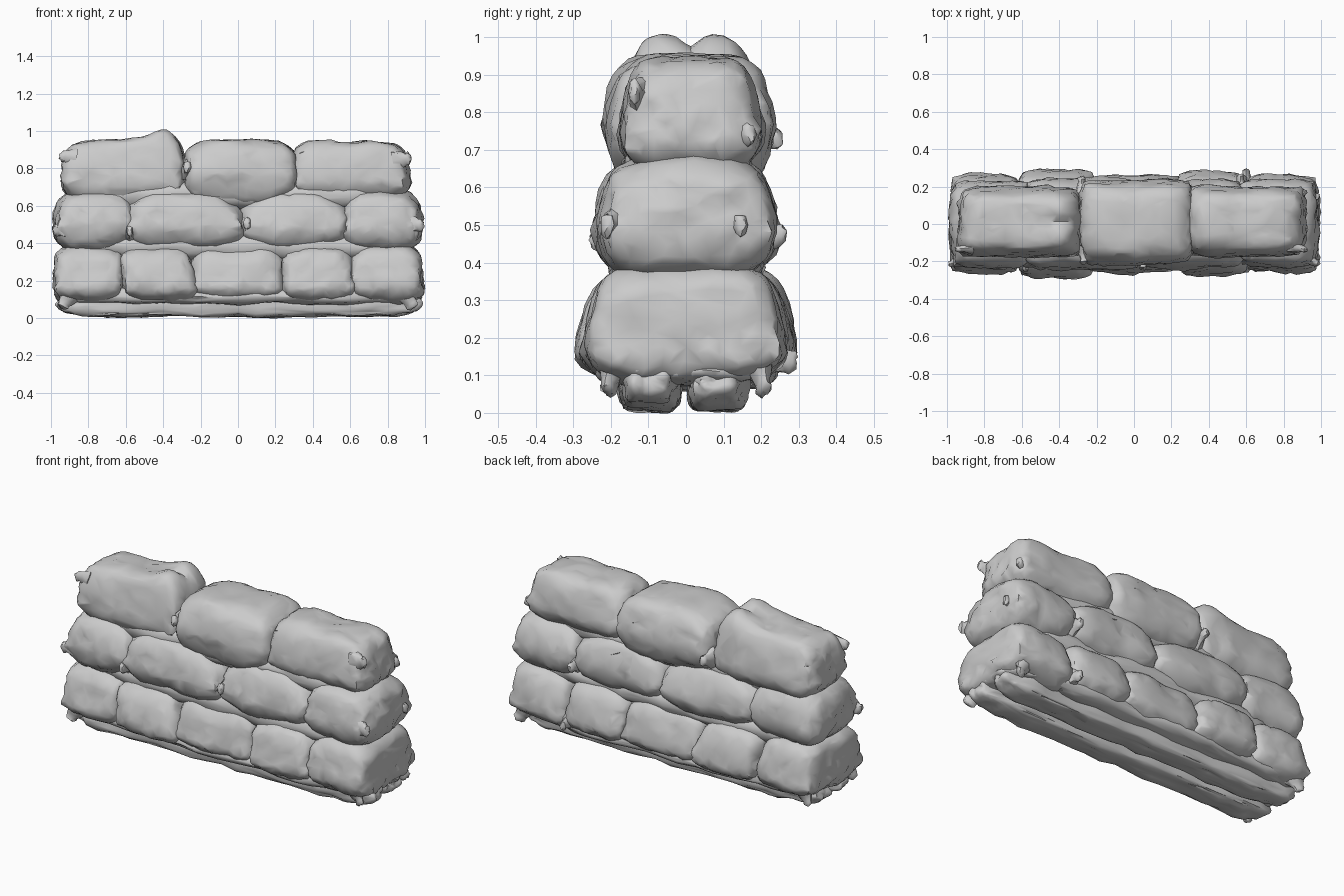
import bpy, bmesh, math, random
from mathutils import Vector, noise

if "Cube" in bpy.data.objects:
    bpy.data.objects.remove(bpy.data.objects["Cube"])

random.seed(4)


def finish(name, bm, angle=50, decimate=None):
    bmesh.ops.recalc_face_normals(bm, faces=bm.faces[:])
    me = bpy.data.meshes.new(name)
    bm.to_mesh(me)
    bm.free()
    ob = bpy.data.objects.new(name, me)
    bpy.context.collection.objects.link(ob)
    bpy.ops.object.select_all(action='DESELECT')
    ob.select_set(True)
    bpy.context.view_layer.objects.active = ob
    if decimate:
        mod = ob.modifiers.new("simplify", 'DECIMATE')
        mod.ratio = decimate
        bpy.ops.object.modifier_apply(modifier=mod.name)
    bpy.ops.object.shade_smooth_by_angle(angle=math.radians(angle))
    return ob


def bag(name, x, y, z, seam=0.0, taper=0.1, lean=0.0, corner=0.12, wrinkle=0.015,
        power=5, stretch=1, pinch=0.0, lift=0.0, detail=0.3):
    """Stuffed bag filling the x, y, z ranges; seam is the height of the widest line."""
    bm = bmesh.new()
    bmesh.ops.create_cube(bm, size=2)
    bmesh.ops.subdivide_edges(bm, edges=bm.edges[:], cuts=17, use_grid_fill=True)
    offset = Vector([random.uniform(-50, 50) for _ in range(3)])
    centre = Vector([(a + b) / 2 for a, b in (x, y, z)])
    half = Vector([(b - a) / 2 for a, b in (x, y, z)])
    for v in bm.verts:
        p = v.co.copy()
        # rounded box, narrowing away from the seam
        q = p / sum(abs(c) ** power for c in p) ** (1 / power)
        t = abs((q.z - seam) / ((1 - seam) if q.z > seam else (1 + seam)))
        q.y *= 1 - taper * t ** 1.5
        q.x *= 1 - 0.4 * taper * t ** 1.5
        q.z = seam + (q.z - seam) * (1 - pinch * abs(p.x) ** 3)
        # pulled-out cloth corners along the seam
        k = abs(p.x * p.y) ** 5 * max(0, 1 - t)
        q.x *= 1 + 0.3 * corner * k
        q.y *= 1 + corner * k
        r = Vector((q.x * half.x, q.y * half.y, q.z * half.z))
        # gathered folds near the ends, broad dents and sharp creases elsewhere
        gather = max(abs(p.x), abs(p.y) * 0.9) ** 8 * max(0, 1 - t)
        s = Vector((r.x * stretch, r.y, r.z))
        n = noise.noise(s * 5 + offset) + 0.5 * noise.noise(s * 12 + offset)
        crease = max(0, 0.12 - abs(noise.noise(s * 6 - offset))) * 6
        fold = abs(noise.noise(s * 16 - offset)) - 0.2
        d = Vector((q.x ** 3, q.y ** 3, q.z ** 3)).normalized()
        r += d * wrinkle * (n - 0.2 - 0.6 * crease + 2.5 * gather * fold)
        # one end hitched up in two humps
        hump = math.exp(-((q.x - 0.68) / 0.36) ** 2) * (1 - 0.45 * math.exp(-(r.y / 0.025) ** 2))
        r.z += lift * hump * max(0, q.z)
        r.x += lean * q.z
        v.co = centre + r
    return finish(name, bm, decimate=detail)


def tuft(name, pos, direction, size=0.05):
    """Crumpled, flattened corner of cloth sticking out of a bag."""
    bm = bmesh.new()
    rings = []
    for w, h in ((1.5, -1.0), (0.95, -0.1), (0.7, 0.4), (0.75, 0.75), (0.4, 1.0)):
        ring = []
        for i in range(8):
            a = i * math.tau / 8
            rad = w * size * random.uniform(0.75, 1.15)
            ring.append(bm.verts.new((rad * math.cos(a) * 0.6, rad * math.sin(a),
                                      h * size * random.uniform(0.85, 1.1))))
        rings.append(ring)
    for a, b in zip(rings, rings[1:]):
        for i in range(8):
            j = (i + 1) % 8
            bm.faces.new((a[i], a[j], b[j], b[i]))
    bm.faces.new(rings[0])
    bm.faces.new(rings[-1])
    ob = finish(name, bm, 50)
    ob.location = pos
    ob.rotation_mode = 'QUATERNION'
    ob.rotation_quaternion = Vector(direction).to_track_quat('Z', 'Y')


# two long crumpled base rolls
for side, y in (("front", (-0.18, -0.015)), ("back", (0.005, 0.165))):
    bag(side + "_base_roll", (-0.97, 0.97), y, (0.005, 0.15), taper=0.1,
        wrinkle=0.018, corner=0.05, power=6, stretch=1.5, detail=0.5)

# ragged cloth hem under the bottom row
bag("hem", (-0.98, 0.98), (-0.235, 0.235), (0.065, 0.17), seam=-0.1, taper=0.1,
    corner=0.03, wrinkle=0.024, detail=0.5)

# slack cloth closing the gaps between neighbouring bags
for i, (x, w, z) in enumerate(((0.9, 0.205, 0.385), (0.84, 0.175, 0.655))):
    bag(f"gap_cloth_{i + 1}", (-x, x), (-w, w), (z - 0.08, z + 0.08),
        corner=0, wrinkle=0.015, power=4)

# bottom row: x range, half width, lean
bottom = [((-0.99, -0.605), 0.27, 0.0), ((-0.635, -0.215), 0.295, -0.03),
          ((-0.265, 0.265), 0.265, 0.0), ((0.22, 0.635), 0.285, -0.01),
          ((0.59, 0.995), 0.27, 0.0)]
for i, (x, w, lean) in enumerate(bottom):
    bag(f"bottom_bag_{i + 1}", x, (-w, w), (0.07, 0.392), seam=-0.45, taper=0.2,
        lean=lean, corner=0.07, pinch=0.05)

# middle row: x range, half width, lean, pinch
middle = [((-0.985, -0.55), 0.24, 0.0, 0.08), ((-0.62, 0.05), 0.25, -0.02, 0.2),
          ((0.0, 0.6), 0.245, 0.0, 0.18), ((0.55, 0.985), 0.24, 0.0, 0.08)]
for i, (x, w, lean, pinch) in enumerate(middle):
    bag(f"middle_bag_{i + 1}", x, (-w, w), (0.35, 0.685), seam=-0.2, taper=0.2,
        lean=lean, corner=0.08, power=4.5, pinch=pinch)

# top row
bag("top_bag_left", (-0.945, -0.275), (-0.18, 0.205), (0.6, 0.957), seam=-0.35,
    taper=0.22, corner=0.08, lift=0.06)
bag("top_bag_middle", (-0.305, 0.33), (-0.22, 0.24), (0.6, 0.957), seam=-0.1,
    taper=0.19, corner=0.08, pinch=0.08)
bag("top_bag_right", (0.275, 0.92), (-0.18, 0.205), (0.625, 0.95), seam=-0.35,
    taper=0.22, corner=0.08)

# tied corner tufts
tufts = [((-0.91, -0.13, 0.86), (-1, -0.1, 0.1)), ((0.88, -0.13, 0.85), (1, -0.2, 0.2)),
         ((0.88, 0.155, 0.74), (1, 0.4, 0)), ((-0.28, 0.21, 0.73), (0, 1, 0)),
         ((-0.27, -0.17, 0.8), (0, -1, 0.2)), ((0.95, -0.2, 0.5), (1, -0.4, 0)),
         ((0.95, 0.14, 0.5), (1, 0.2, 0)), ((-0.95, -0.2, 0.47), (-1, -0.4, -0.2)),
         ((-0.58, -0.21, 0.46), (0, -1, 0)), ((0.05, -0.2, 0.5), (0, -1, 0.2)),
         ((0.57, 0.22, 0.47), (0, 1, 0)), ((0.6, 0.25, 0.14), (0, 1, -0.2))]
for i, (pos, d) in enumerate(tufts):
    tuft(f"corner_tuft_{i + 1}", pos, d, 0.045)

# drooping corners of the end bags
for sx in (-1, 1):
    for sy in (-1, 1):
        tuft("drooping_corner", (0.92 * sx, 0.2 * sy, 0.09), (0.5 * sx, 0.2 * sy, -1), 0.045)
